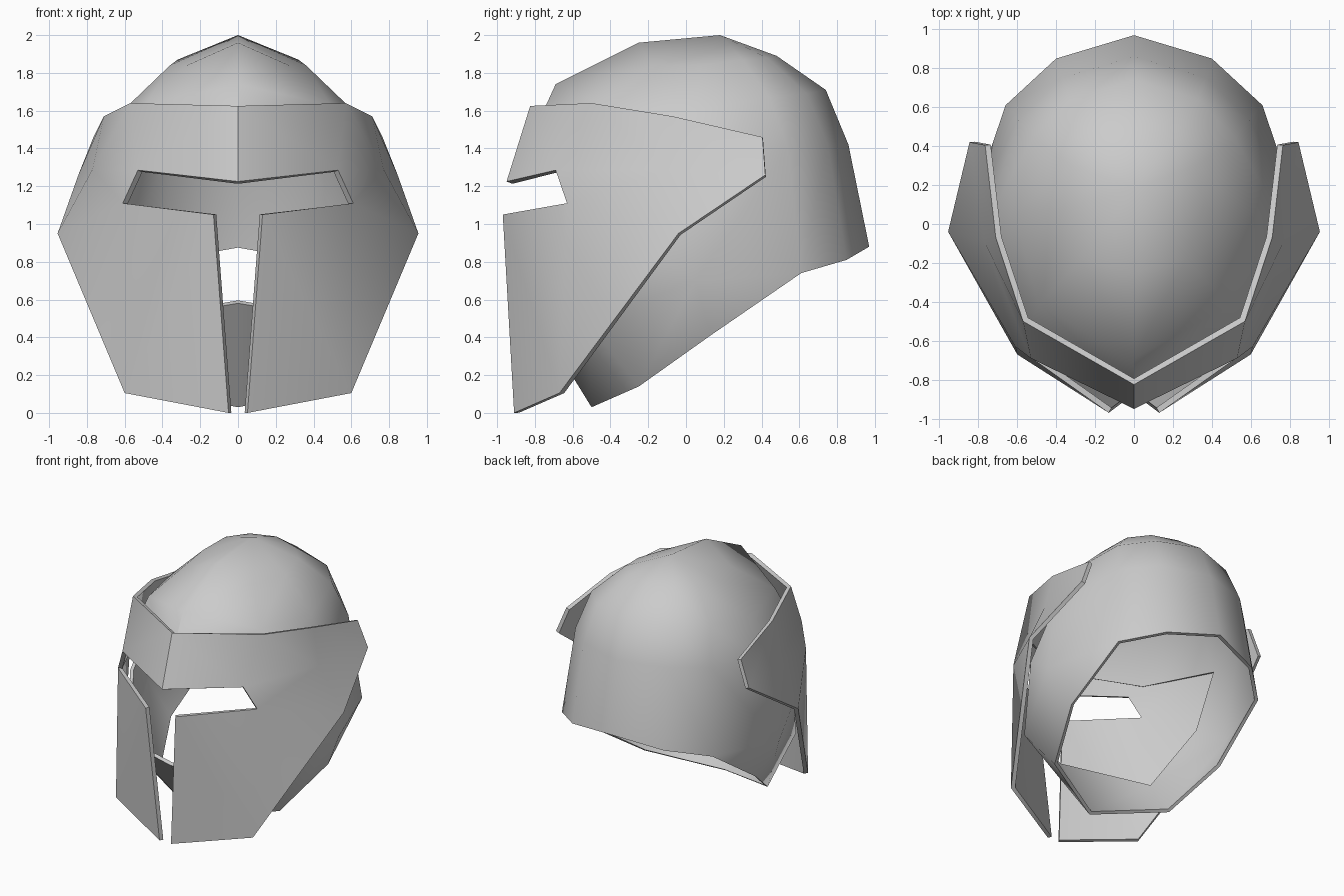
import bpy

if "Cube" in bpy.data.objects:
    bpy.data.objects.remove(bpy.data.objects["Cube"])

steel = bpy.data.materials.new("light_grey_steel")
steel.diffuse_color = (0.6, 0.6, 0.6, 1)
steel.use_nodes = True
steel.node_tree.nodes["Principled BSDF"].inputs["Base Color"].default_value = steel.diffuse_color


def plate(name, verts, faces, thickness):
    """Half shell on +x, mirrored, thickened inwards, smooth with sharp rims."""
    mesh = bpy.data.meshes.new(name)
    mesh.from_pydata(verts, [], faces)
    mesh.materials.append(steel)
    obj = bpy.data.objects.new(name, mesh)
    bpy.context.collection.objects.link(obj)
    mirror = obj.modifiers.new("mirror", 'MIRROR')
    mirror.use_clip = True
    mirror.merge_threshold = 0.001
    solid = obj.modifiers.new("thickness", 'SOLIDIFY')
    solid.thickness = thickness
    solid.offset = -1
    solid.use_even_offset = True
    bpy.ops.object.select_all(action='DESELECT')
    obj.select_set(True)
    bpy.context.view_layer.objects.active = obj
    bpy.ops.object.convert(target='MESH')
    bpy.ops.object.shade_smooth_by_angle(angle=0.87)
    return obj


# Skull shell: half rings from the back centre to the front centre
rings = [
    [(0, .48, 1.89), (.20, .43, 1.88), (.32, .30, 1.87), (.36, .08, 1.84), (.27, -.18, 1.84), (0, -.25, 1.96)],
    [(0, .74, 1.71), (.33, .64, 1.69), (.52, .44, 1.67), (.61, .05, 1.60), (.49, -.42, 1.63), (0, -.69, 1.74)],
    [(0, .86, 1.42), (.37, .75, 1.42), (.59, .54, 1.40), (.76, .02, 1.27), (.56, -.56, 1.33), (0, -.86, 1.37)],
    [(0, .97, .88), (.40, .85, .81), (.66, .61, .74), (.85, .05, .70), (.60, -.52, .48), (0, -.84, .58)],
]
verts = [(0, .18, 2.0)] + [p for ring in rings for p in ring]


def at(ring, col):
    return 1 + ring * 6 + col


faces = [(0, at(0, c + 1), at(0, c)) for c in range(5)]
for r in range(3):
    for c in range(5):
        if r == 2 and c >= 3:      # face opening
            continue
        faces.append((at(r, c), at(r, c + 1), at(r + 1, c + 1), at(r + 1, c)))

# Cheek corner of the opening, then the chin guard
n = len(verts)
verts += [(.79, -.22, .89), (.70, .13, .41), (.54, -.25, .14), (0, -.5, .03)]
faces += [
    (at(2, 3), n, at(3, 4), at(3, 3)),
    (at(3, 2), at(3, 3), n + 1),
    (at(3, 3), at(3, 4), n + 2, n + 1),
    (at(3, 4), at(3, 5), n + 3, n + 2),
]
plate("skull_shell", verts, faces, 0.025)

# Visor: brow, temple wing and cheek plate with a T-shaped opening
points = {
    "top_mid": (0, -.825, 1.625), "top_front": (.57, -.50, 1.64),
    "top_side": (.71, -.07, 1.57), "top_back": (.765, .405, 1.46),
    "wing_tip": (.845, .42, 1.26), "widest": (.955, -.04, .95),
    "temple": (.77, -.09, 1.29), "brow_mid": (0, -.95, 1.225),
    "eye_top": (.53, -.69, 1.285), "eye_corner": (.61, -.63, 1.11),
    "nose": (.13, -.97, 1.05), "jaw": (.60, -.67, .105), "chin": (.05, -.91, 0),
}
index = {key: i for i, key in enumerate(points)}
panels = [
    "top_mid brow_mid eye_top top_front",
    "top_front eye_top temple top_side",
    "eye_top eye_corner temple",
    "top_side temple wing_tip top_back",
    "temple widest wing_tip",
    "eye_corner jaw widest temple",
    "nose chin jaw eye_corner",
]
plate("visor", list(points.values()),
      [[index[k] for k in panel.split()] for panel in panels], 0.03)
